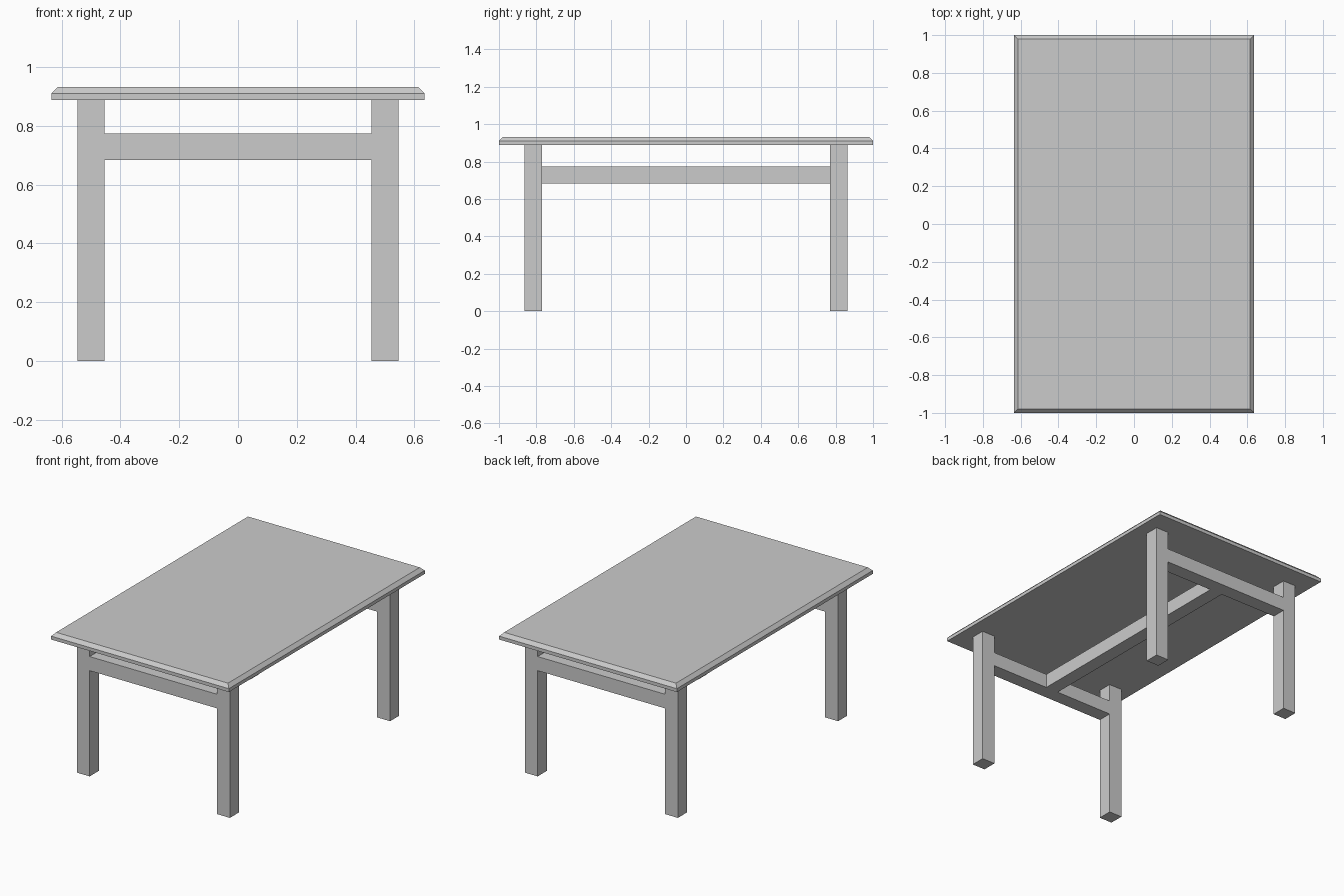
import bpy
import bmesh

cube = bpy.data.objects.get("Cube")
if cube:
    bpy.data.objects.remove(cube, do_unlink=True)

# Single plain grey finish
grey = bpy.data.materials.new("plain grey")
grey.use_nodes = True
colour = (0.6, 0.6, 0.6, 1)
grey.diffuse_color = colour
grey.node_tree.nodes["Principled BSDF"].inputs["Base Color"].default_value = colour


def box(name, low, high, top_inset=0):
    """Box between two corners; top_inset draws the upper face inwards."""
    bm = bmesh.new()
    bmesh.ops.create_cube(bm, size=1)
    for v in bm.verts:
        inset = top_inset if v.co.z > 0 else 0
        for i in range(3):
            side = 1 if v.co[i] > 0 else -1
            v.co[i] = high[i] if side > 0 else low[i]
            if i < 2:
                v.co[i] -= side * inset
    mesh = bpy.data.meshes.new(name)
    bm.to_mesh(mesh)
    bm.free()
    mesh.materials.append(grey)
    obj = bpy.data.objects.new(name, mesh)
    bpy.context.collection.objects.link(obj)
    return obj


HALF_X, HALF_Y = 0.635, 1.0
SLAB_LOW, SLAB_EDGE, SLAB_TOP = 0.888, 0.91, 0.932
LEG_IN_X, LEG_OUT_X = 0.455, 0.547
LEG_IN_Y, LEG_OUT_Y = 0.771, 0.864
RAIL_LOW, RAIL_TOP = 0.683, 0.774

# Tabletop: square-edged slab whose upper half is chamfered
top = box("tabletop", (-HALF_X, -HALF_Y, SLAB_LOW), (HALF_X, HALF_Y, SLAB_EDGE))
bm = bmesh.new()
bm.from_mesh(top.data)
upper = max(bm.faces, key=lambda f: f.calc_center_median().z)
raised = bmesh.ops.extrude_discrete_faces(bm, faces=[upper])["faces"][0]
for v in raised.verts:
    rim = bm.verts
    v.co.x -= 0.021 if v.co.x > 0 else -0.021
    v.co.y -= 0.021 if v.co.y > 0 else -0.021
    v.co.z = SLAB_TOP
bm.to_mesh(top.data)
bm.free()

# Four legs and the end rails between each pair
for end, sy in (("front", -1), ("back", 1)):
    y_low, y_high = sorted((sy * LEG_IN_Y, sy * LEG_OUT_Y))
    for side, sx in (("left", 1), ("right", -1)):
        x_low, x_high = sorted((sx * LEG_IN_X, sx * LEG_OUT_X))
        box(f"{end}_{side}_leg", (x_low, y_low, 0), (x_high, y_high, SLAB_LOW))
    box(f"{end}_rail", (-LEG_IN_X, y_low, RAIL_LOW), (LEG_IN_X, y_high, RAIL_TOP))

# Long stretcher joining the end rails
box("centre_stretcher", (-0.045, -LEG_IN_Y, RAIL_LOW), (0.045, LEG_IN_Y, RAIL_TOP))
